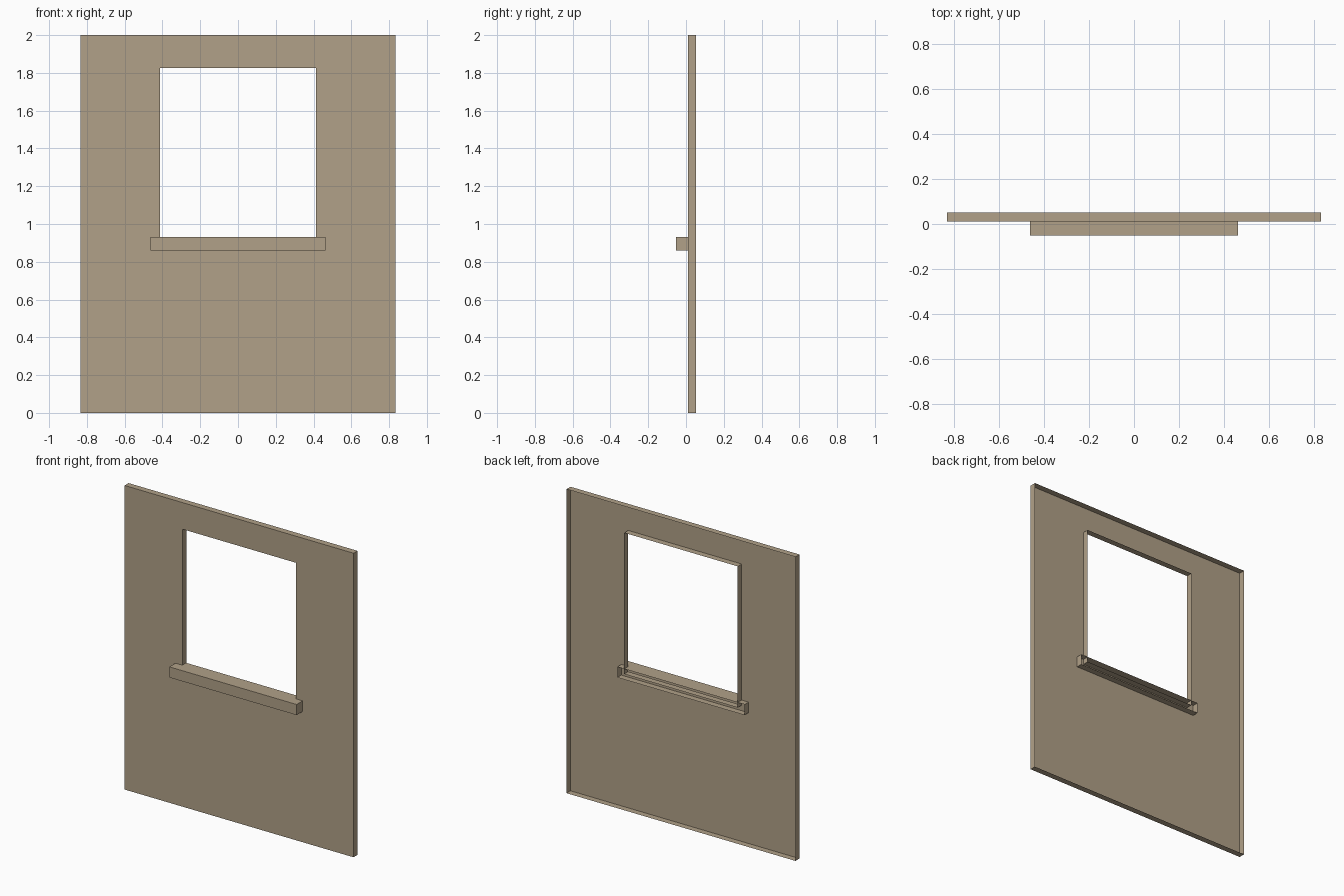
import bpy, bmesh

if "Cube" in bpy.data.objects:
    bpy.data.objects.remove(bpy.data.objects["Cube"])

FRONT, BACK, SILL_FRONT = 0.011, 0.052, -0.052

tan = bpy.data.materials.new("tan_plaster")
tan.diffuse_color = (0.44, 0.356, 0.246, 1)
tan.use_nodes = True
tan.node_tree.nodes["Principled BSDF"].inputs["Base Color"].default_value = tan.diffuse_color


def loop(bm, half, z0, z1, y):
    """Rectangle of four vertices facing -y."""
    return [bm.verts.new(p) for p in
            ((-half, y, z0), (half, y, z0), (half, y, z1), (-half, y, z1))]


def bridge(bm, a, b):
    """Four quads joining two rectangles."""
    for i in range(4):
        j = (i + 1) % 4
        bm.faces.new((a[i], a[j], b[j], b[i]))


def finish(bm, name):
    mesh = bpy.data.meshes.new(name)
    bm.to_mesh(mesh)
    bm.free()
    mesh.materials.append(tan)
    bpy.context.collection.objects.link(bpy.data.objects.new(name, mesh))


# Wall panel: front skin with window opening, returned edges, open at the back
bm = bmesh.new()
outer_back = loop(bm, 0.833, 0, 2, BACK)
outer = loop(bm, 0.833, 0, 2, FRONT)
window = loop(bm, 0.413, 0.896, 1.825, FRONT)
window_back = loop(bm, 0.413, 0.896, 1.825, BACK)
bridge(bm, outer, outer_back[:])
bridge(bm, outer, window)
bridge(bm, window, window_back)
bmesh.ops.recalc_face_normals(bm, faces=bm.faces)
bm.faces.ensure_lookup_table()
if bm.faces[4].normal.y > 0:
    bmesh.ops.reverse_faces(bm, faces=bm.faces)
finish(bm, "wall_panel")

# Window sill: box running through the wall, open at the back
bm = bmesh.new()
sill = loop(bm, 0.463, 0.86, 0.93, SILL_FRONT)
sill_back = loop(bm, 0.463, 0.86, 0.93, BACK)
bm.faces.new(sill)
bridge(bm, sill_back, sill)
finish(bm, "window_sill")
